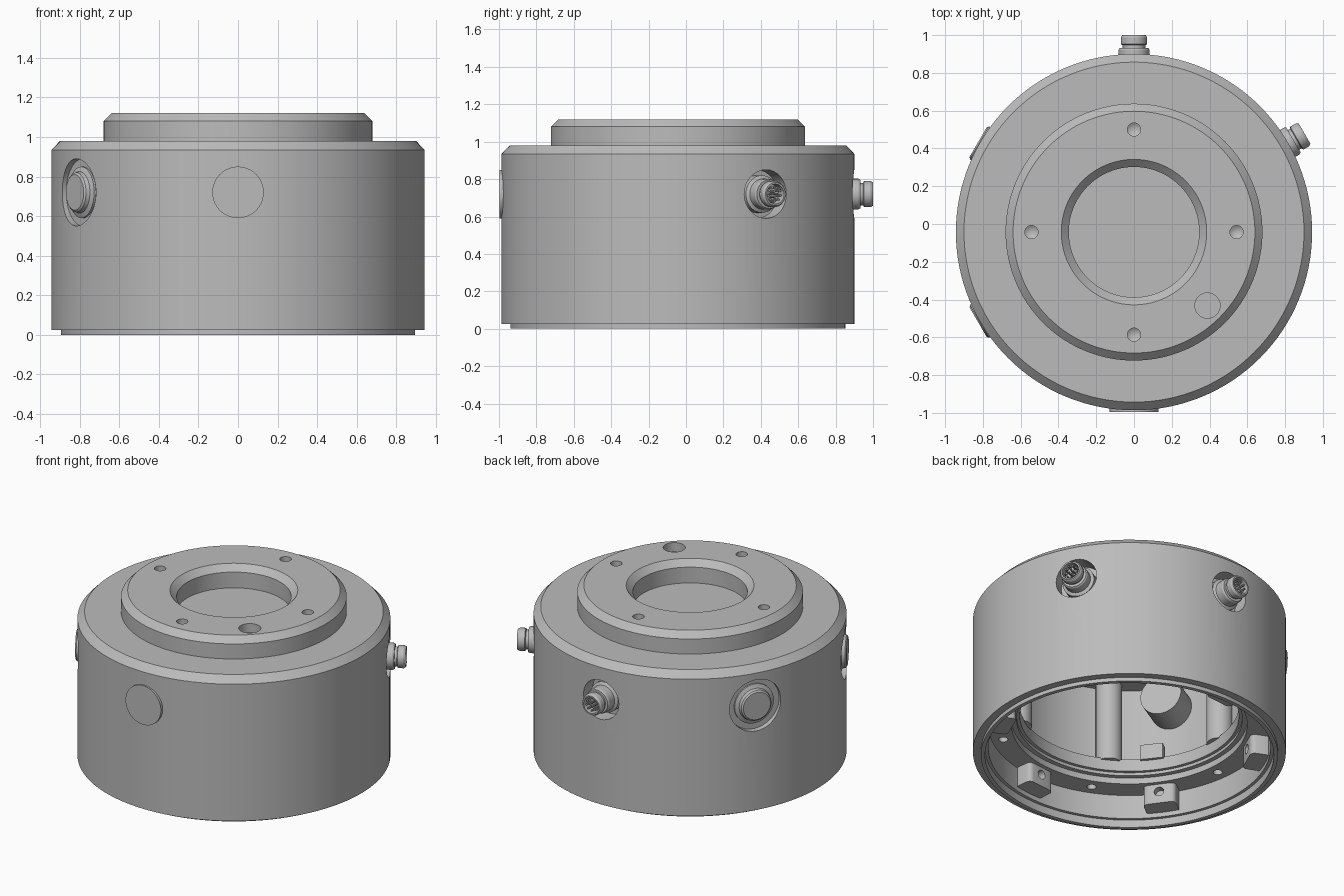
import bpy, bmesh, math
from mathutils import Matrix, Vector

cube = bpy.data.objects.get("Cube")
if cube:
    bpy.data.objects.remove(cube)

grey = bpy.data.materials.new("satin_grey")
grey.use_nodes = True
color = (0.5, 0.5, 0.5, 1)
grey.diffuse_color = color
grey.node_tree.nodes["Principled BSDF"].inputs["Base Color"].default_value = color

AXIS = Matrix.Translation((0, -0.043, 0))
PORT_Z = 0.72


def finish(name, bm):
    bmesh.ops.recalc_face_normals(bm, faces=bm.faces)
    mesh = bpy.data.meshes.new(name)
    bm.to_mesh(mesh)
    bm.free()
    mesh.materials.append(grey)
    ob = bpy.data.objects.new(name, mesh)
    bpy.context.collection.objects.link(ob)
    return ob


def smooth(ob):
    bpy.ops.object.select_all(action='DESELECT')
    ob.select_set(True)
    bpy.context.view_layer.objects.active = ob
    bpy.ops.object.shade_smooth_by_angle(angle=math.radians(25))


def lathe(name, profile, matrix=AXIS, steps=48):
    """Revolve (radius, height) points about the local z axis."""
    bm = bmesh.new()
    verts = [bm.verts.new((r, 0, h)) for r, h in profile]
    edges = [bm.edges.new(pair) for pair in zip(verts, verts[1:])]
    bmesh.ops.spin(bm, geom=verts + edges, cent=(0, 0, 0), axis=(0, 0, 1),
                   angle=math.tau, steps=steps, use_duplicate=False)
    bmesh.ops.remove_doubles(bm, verts=bm.verts, dist=0.0001)
    bmesh.ops.transform(bm, matrix=matrix, verts=bm.verts)
    ob = finish(name, bm)
    smooth(ob)
    return ob


def rod(name, radius, low, high, matrix=AXIS, steps=32):
    return lathe(name, [(0, low), (radius, low), (radius, high), (0, high)], matrix, steps)


def around(degrees, radius=0, z=0):
    turn = Matrix.Rotation(math.radians(degrees), 4, 'Z')
    return AXIS @ turn @ Matrix.Translation((radius, 0, z))


def radial(degrees, z=PORT_Z):
    """Local z points outward from the body axis."""
    return around(degrees, 0, z) @ Matrix.Rotation(math.pi / 2, 4, 'Y')


def cut(target, cutter):
    cutter.hide_render = True
    mod = target.modifiers.new("cut", 'BOOLEAN')
    mod.operation = 'DIFFERENCE'
    mod.solver = 'EXACT'
    mod.object = cutter
    bpy.context.view_layer.objects.active = target
    bpy.ops.object.modifier_apply(modifier=mod.name)
    bpy.data.objects.remove(cutter)


# Hollow housing with raised collar, centre recess and stepped open base
housing = lathe("housing", [
    (0, .975), (.345, .975), (.345, 1.08), (.385, 1.12), (.64, 1.12),
    (.68, 1.08), (.68, .98), (.90, .98), (.943, .935), (.943, .025),
    (.895, .025), (.895, 0), (.87, 0), (.87, .05), (.85, .05), (.85, .21),
    (.71, .21), (.71, .25), (.68, .25), (.68, .27), (.66, .27), (.66, .35),
    (.75, .35), (.75, .88), (0, .88)], steps=128)

# Collar screw holes with conical floors, and one larger hole
for a in range(0, 360, 90):
    cut(housing, lathe("screw_cutter", [(0, 1.04), (.035, 1.065), (.035, 1.2), (0, 1.2)],
                       around(a, .543), 24))
cut(housing, rod("port_cutter", .067, 1.06, 1.2, around(-45, .55)))

# Holes in the base ledge
for a in range(7, 360, 60):
    cut(housing, rod("ledge_cutter", .028, .15, .25, around(a, .78), 20))

# Side recesses for connectors and plugs
CONNECTORS = (30, 90)
PLUGS = (150, 210)
for a in CONNECTORS:
    cut(housing, rod("connector_cutter", .13, .84, 1.1, radial(a)))
for a in PLUGS:
    cut(housing, rod("plug_cutter", .17, .905, 1.1, radial(a), 48))
smooth(housing)

# Flat front cap
rod("front_cap", .13, .85, .953, radial(-90), 64)

# Recessed plugs reaching into the cavity
for a in PLUGS:
    lathe("side_plug", [(0, .55), (.13, .55), (.13, .915), (.105, .925),
                        (.1, .945), (.09, .953), (0, .953)], radial(a))

# Threaded cable connectors with pins
for a in CONNECTORS:
    lathe("connector", [
        (0, .83), (.1, .83), (.1, .9), (.082, .91), (.082, .965), (.076, .975),
        (.06, .975), (.06, .99), (.07, .995), (.07, 1.03), (.062, 1.043),
        (.053, 1.043), (.053, .985), (0, .985)], radial(a), 40)
    for count, ring in ((4, .015), (9, .038)):
        for i in range(count):
            t = math.tau * i / count
            place = Matrix.Translation((ring * math.cos(t), ring * math.sin(t), 0))
            rod("connector_pin", .006, .98, 1.035, radial(a) @ place, 8)


def block(name, size, matrix, bevel):
    bm = bmesh.new()
    bmesh.ops.create_cube(bm, size=1)
    bmesh.ops.scale(bm, vec=Vector(size), verts=bm.verts)
    upright = [e for e in bm.edges if abs(e.verts[0].co.z - e.verts[1].co.z) > .01]
    bmesh.ops.bevel(bm, geom=upright, offset=bevel, segments=4, profile=.5,
                    affect='EDGES')
    bmesh.ops.transform(bm, matrix=matrix, verts=bm.verts)
    ob = finish(name, bm)
    smooth(ob)
    return ob


# Fixing lugs inside the base, each with a radial screw hole
for a in range(36, 360, 60):
    lug = block("base_lug", (.13, .2, .14), around(a, .80, .15), .03)
    cut(lug, rod("lug_cutter", .03, .7, .78, radial(a, .16), 20))
    smooth(lug)

# Columns and a small socket inside the cavity
for a in range(0, 360, 60):
    rod("cavity_column", .08, .34, .89, around(a, .71), 24)
block("cavity_socket", (.06, .14, .1), around(218, .67, .39), .005)
